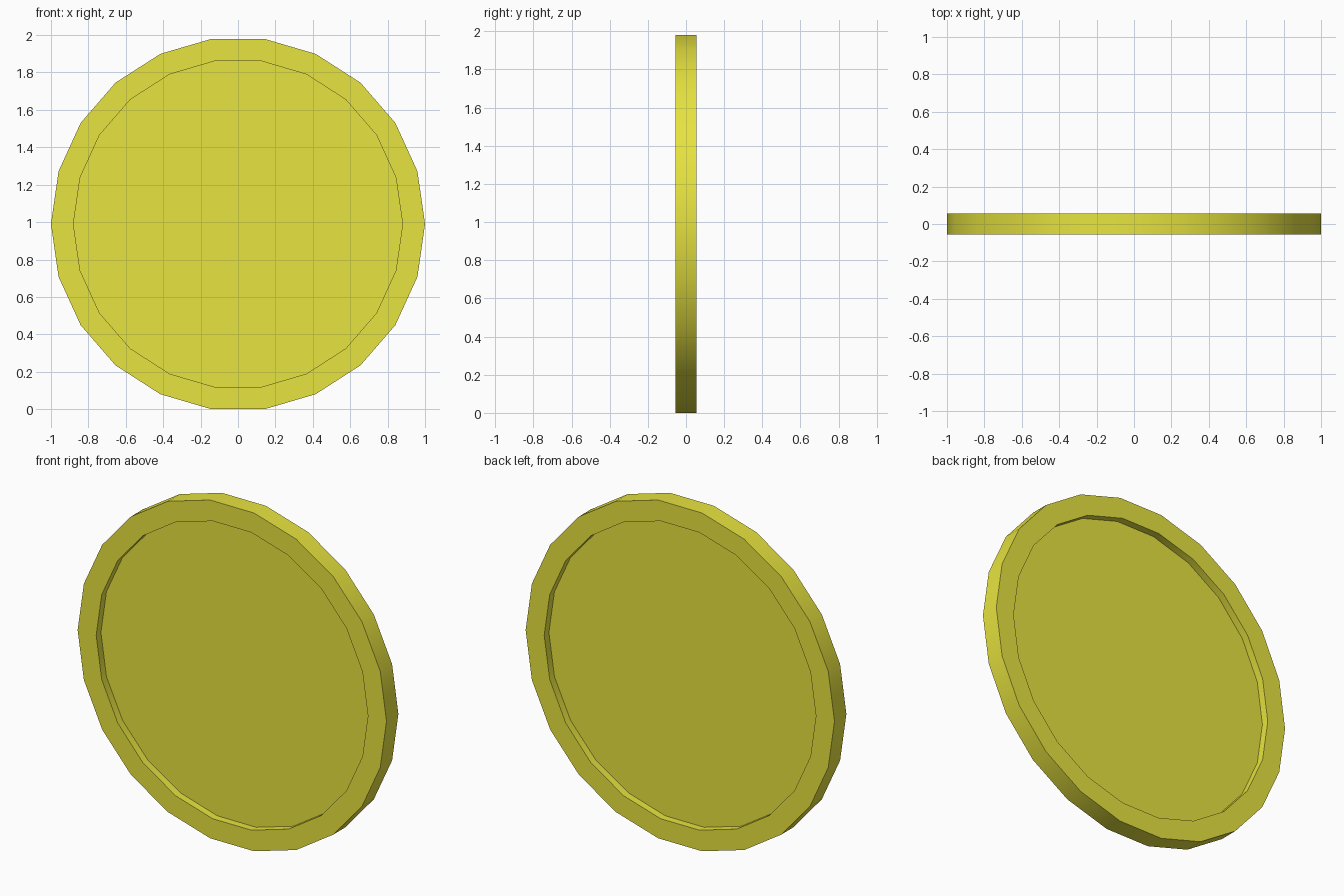
import bpy, bmesh
from math import cos, sin, pi, radians

if "Cube" in bpy.data.objects:
    bpy.data.objects.remove(bpy.data.objects["Cube"])

SIDES = 22
R_OUT, R_IN = 1.0, 0.88      # rim radii
HALF, FLOOR = 0.055, 0.011   # half thickness at the rim and at the recessed face
CZ = sin(pi / 2 - pi / SIDES)  # flat bottom edge rests on z = 0

bm = bmesh.new()


def ring(r, y):
    return [bm.verts.new((r * cos(2 * pi * i / SIDES), y, CZ + r * sin(2 * pi * i / SIDES)))
            for i in range(SIDES)]


# Closed lathe profile: front recess, front rim, edge, back rim, back recess
profile = [(R_IN, -FLOOR), (R_IN, -HALF), (R_OUT, -HALF),
           (R_OUT, HALF), (R_IN, HALF), (R_IN, FLOOR)]
rings = [ring(r, y) for r, y in profile]
for a, b in zip(rings, rings[1:]):
    for i in range(SIDES):
        j = (i + 1) % SIDES
        bm.faces.new((a[i], a[j], b[j], b[i]))

# Flat recessed faces
bm.faces.new(rings[0])
bm.faces.new(rings[-1])
bmesh.ops.recalc_face_normals(bm, faces=bm.faces)

mesh = bpy.data.meshes.new("coin")
bm.to_mesh(mesh)
bm.free()
coin = bpy.data.objects.new("coin", mesh)
bpy.context.collection.objects.link(coin)

# Yellow gold colour
gold = bpy.data.materials.new("gold")
gold.diffuse_color = (0.8, 0.77, 0.05, 1)
gold.use_nodes = True
gold.node_tree.nodes["Principled BSDF"].inputs["Base Color"].default_value = gold.diffuse_color
mesh.materials.append(gold)

# Smooth round edge, crisp corners
bpy.context.view_layer.objects.active = coin
coin.select_set(True)
bpy.ops.object.shade_smooth_by_angle(angle=radians(30))
